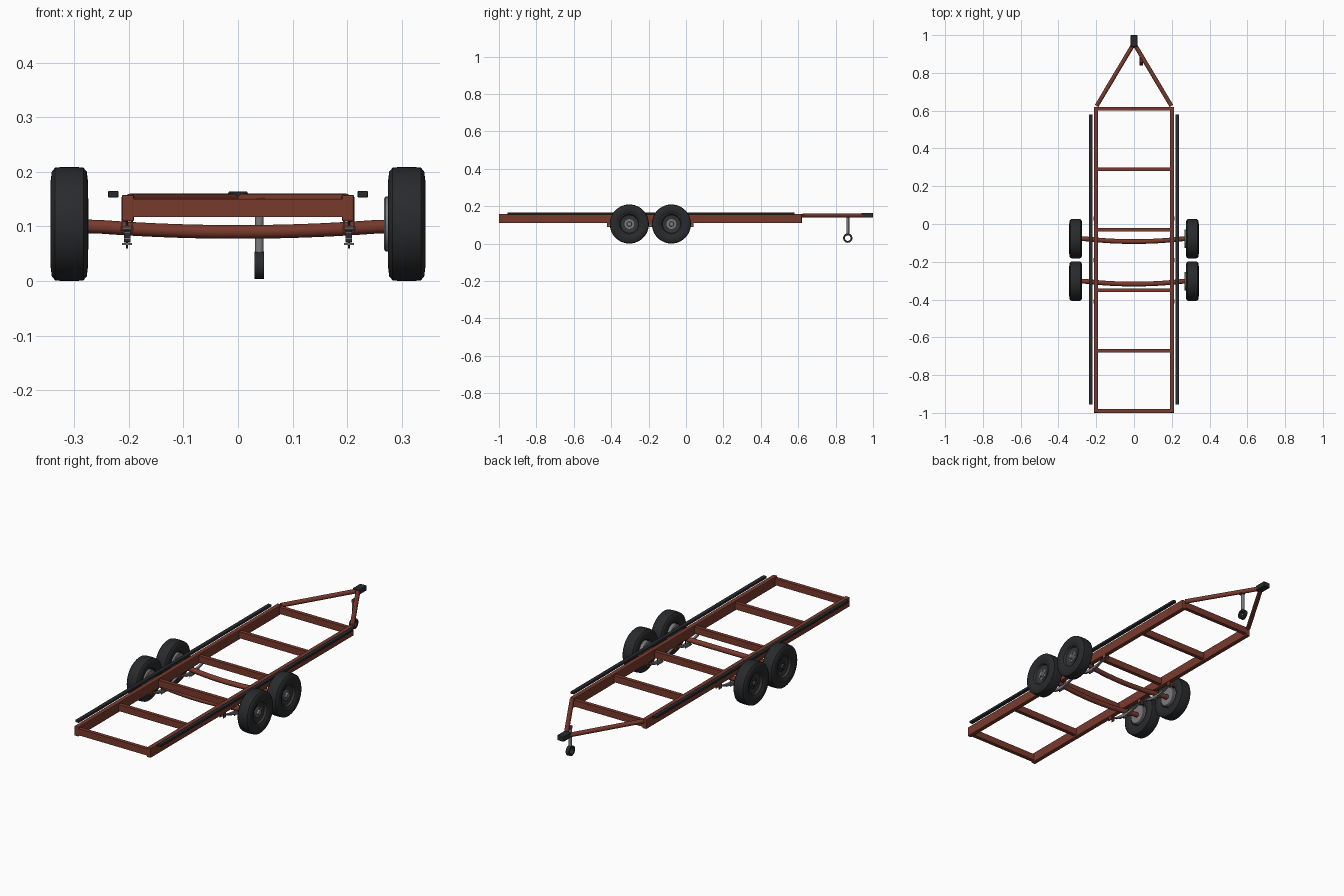
import bpy, bmesh
from math import pi, sin, cos
from mathutils import Vector, Matrix

if "Cube" in bpy.data.objects:
    bpy.data.objects.remove(bpy.data.objects["Cube"])


def material(name, rgb):
    m = bpy.data.materials.new(name)
    m.diffuse_color = (*rgb, 1)
    m.use_nodes = True
    m.node_tree.nodes["Principled BSDF"].inputs["Base Color"].default_value = m.diffuse_color
    return m


RUST = material("rust_paint", (0.19, 0.042, 0.026))
BLACK = material("black_rubber", (0.022, 0.023, 0.025))
DARK = material("dark_rim", (0.035, 0.036, 0.038))
STEEL = material("steel", (0.2, 0.2, 0.21))


def finish(bm, name, mat, smooth=False):
    bmesh.ops.recalc_face_normals(bm, faces=bm.faces)
    me = bpy.data.meshes.new(name)
    bm.to_mesh(me)
    bm.free()
    me.materials.append(mat)
    ob = bpy.data.objects.new(name, me)
    bpy.context.collection.objects.link(ob)
    if smooth:
        bpy.ops.object.select_all(action='DESELECT')
        ob.select_set(True)
        bpy.context.view_layer.objects.active = ob
        bpy.ops.object.shade_smooth_by_angle(angle=0.6)
    return ob


def box(name, lo, hi, mat, bevel=0.0):
    lo, hi = Vector(lo), Vector(hi)
    bm = bmesh.new()
    bmesh.ops.create_cube(bm, size=1, matrix=Matrix.Translation((lo + hi) / 2)
                          @ Matrix.Diagonal((*(hi - lo), 1)))
    if bevel:
        bmesh.ops.bevel(bm, geom=bm.edges[:], offset=bevel, segments=2,
                        profile=0.5, affect='EDGES')
    return finish(bm, name, mat)


def rod(name, a, b, r, mat, sides=20):
    a, b = Vector(a), Vector(b)
    d = b - a
    bm = bmesh.new()
    rot = d.to_track_quat('Z', 'Y').to_matrix().to_4x4()
    bmesh.ops.create_cone(bm, cap_ends=True, segments=sides, radius1=r, radius2=r,
                          depth=d.length, matrix=Matrix.Translation((a + b) / 2) @ rot)
    return finish(bm, name, mat, True)


def lathe(name, profile, center, mat, steps=40, closed=True):
    """Spin (x, radius) points around an axis along x."""
    bm = bmesh.new()
    rings = [[bm.verts.new((center[0] + x, center[1] + r * cos(2 * pi * i / steps),
                            center[2] + r * sin(2 * pi * i / steps)))
              for i in range(steps)] for x, r in profile]
    pairs = list(zip(rings, rings[1:]))
    if closed:
        pairs.append((rings[-1], rings[0]))
    else:
        bm.faces.new(rings[0])
        bm.faces.new(rings[-1])
    for p, q in pairs:
        for i in range(steps):
            j = (i + 1) % steps
            bm.faces.new((p[i], p[j], q[j], q[i]))
    return finish(bm, name, mat, True)


def sweep(name, pts, mat, r):
    """Round tube along a smooth path."""
    cu = bpy.data.curves.new(name, 'CURVE')
    cu.dimensions = '3D'
    cu.bevel_depth, cu.bevel_resolution, cu.use_fill_caps = r, 4, True
    sp = cu.splines.new('POLY')
    sp.points.add(len(pts) - 1)
    for p, c in zip(sp.points, pts):
        p.co = (*c, 1)
    cu.materials.append(mat)
    ob = bpy.data.objects.new(name, cu)
    bpy.context.collection.objects.link(ob)


def leaf(name, x, yc, half, z_end, z_mid, mat, width=0.012, thick=0.004):
    """One curved spring leaf."""
    bm = bmesh.new()
    rows = []
    for i in range(13):
        t = i / 6 - 1
        z = z_mid + (z_end - z_mid) * t * t
        rows.append([bm.verts.new((x + dx, yc + half * t, z + dz)) for dx, dz in
                     ((-width / 2, 0), (width / 2, 0), (width / 2, thick), (-width / 2, thick))])
    for p, q in zip(rows, rows[1:]):
        for i in range(4):
            j = (i + 1) % 4
            bm.faces.new((p[i], p[j], q[j], q[i]))
    bm.faces.new(rows[0])
    bm.faces.new(rows[-1])
    finish(bm, name, mat)


# Ladder frame
for s in (-1, 1):
    xs = sorted((s * 0.19, s * 0.213))
    box("side_rail", (xs[0], -1, 0.109), (xs[1], 0.62, 0.158), RUST, 0.004)
    xs = sorted((s * 0.219, s * 0.238))
    box("rub_strip", (xs[0], -0.955, 0.153), (xs[1], 0.58, 0.165), BLACK, 0.002)
    # Tongue arm
    rod("tongue_arm", (s * 0.198, 0.625, 0.149), (s * 0.004, 0.95, 0.149), 0.011, RUST)
for i in range(6):
    y = 0.611 - i * 0.3204
    h = 0.0095
    y = max(y, -0.99)
    box("cross_member", (-0.192, y - h, 0.117), (0.192, y + h, 0.15), RUST)

# Coupler and jockey stand
box("coupler", (-0.018, 0.938, 0.138), (0.018, 1.0, 0.164), BLACK, 0.003)
rod("jack_post", (0.039, 0.865, 0.045), (0.039, 0.865, 0.15), 0.008, STEEL)
box("jack_bracket", (0.034, 0.855, 0.138), (0.058, 0.875, 0.152), RUST)
lathe("jack_wheel", [(-0.009, 0.015), (-0.009, 0.025), (0.009, 0.025), (0.009, 0.015)],
      (0.039, 0.865, 0.029), BLACK, 24)

TYRE = [(-0.026, 0.056), (-0.032, 0.064), (-0.034, 0.08), (-0.032, 0.096), (-0.026, 0.103),
        (-0.012, 0.1045), (0.012, 0.1045), (0.026, 0.103), (0.032, 0.096), (0.034, 0.08),
        (0.032, 0.064), (0.026, 0.056)]
RIM = [(-0.024, 0.054), (-0.024, 0.058), (0.027, 0.058), (0.027, 0.053), (0.016, 0.048),
       (0.012, 0.03), (0.012, 0.012), (0.0, 0.012), (0.0, 0.048)]
Z = 0.1045
for yc in (-0.078, -0.303):
    # Axle, bowed down and slightly back
    path = []
    for i in range(25):
        x = -0.3 + 0.6 * i / 24
        k = max(0, 1 - (abs(x) / 0.26) ** 2)
        path.append((x, yc - 0.015 * k, 0.1 - 0.010 * k))
    sweep("axle", path, RUST, 0.0125)
    for s in (-1, 1):
        c = (s * 0.309, yc, Z)
        lathe("tyre", [(s * x, r) for x, r in TYRE], c, BLACK, 48)
        lathe("rim", [(s * x, r) for x, r in RIM], c, DARK, 40)
        x0 = 0.267 if s > 0 else 0.274
        lathe("brake_drum", [(s * x0, 0.046), (s * (x0 + 0.003), 0.05), (s * 0.309, 0.05)],
              (0, yc, Z), STEEL, 32, False)
        hub = STEEL if s > 0 else DARK
        lathe("hub", [(s * 0.31, 0.026), (s * 0.325, 0.026), (s * 0.325, 0.014),
                      (s * 0.336, 0.012)], (0, yc, Z), hub, 24, False)
        for k in range(5):
            a = 2 * pi * k / 5
            y, z = yc + 0.02 * cos(a), Z + 0.02 * sin(a)
            rod("wheel_nut", (s * 0.322, y, z), (s * 0.329, y, z), 0.0035, hub, 6)
        # Leaf spring pack with clamp
        xs = s * 0.203
        for n in range(3):
            leaf("spring_leaf", xs, yc, 0.108 - 0.028 * n, 0.098 - n * 0.011,
                 0.079 - n * 0.004, STEEL)
        box("axle_plate", (xs - 0.009, yc - 0.02, 0.066), (xs + 0.009, yc + 0.02, 0.07), STEEL)
        for dy in (-0.016, 0.016):
            rod("clamp_bolt", (xs, yc + dy, 0.06), (xs, yc + dy, 0.11), 0.002, DARK, 8)

# Spring hangers under the rails
for s in (-1, 1):
    for y in (0.03, -0.1905, -0.411):
        for dx in (-0.009, 0.009):
            x = s * 0.203 + dx
            box("spring_hanger", (x - 0.0015, y - 0.011, 0.088), (x + 0.0015, y + 0.011, 0.113), RUST)
        rod("hanger_pin", (s * 0.203 - 0.012, y, 0.097), (s * 0.203 + 0.012, y, 0.097), 0.004, STEEL, 10)
